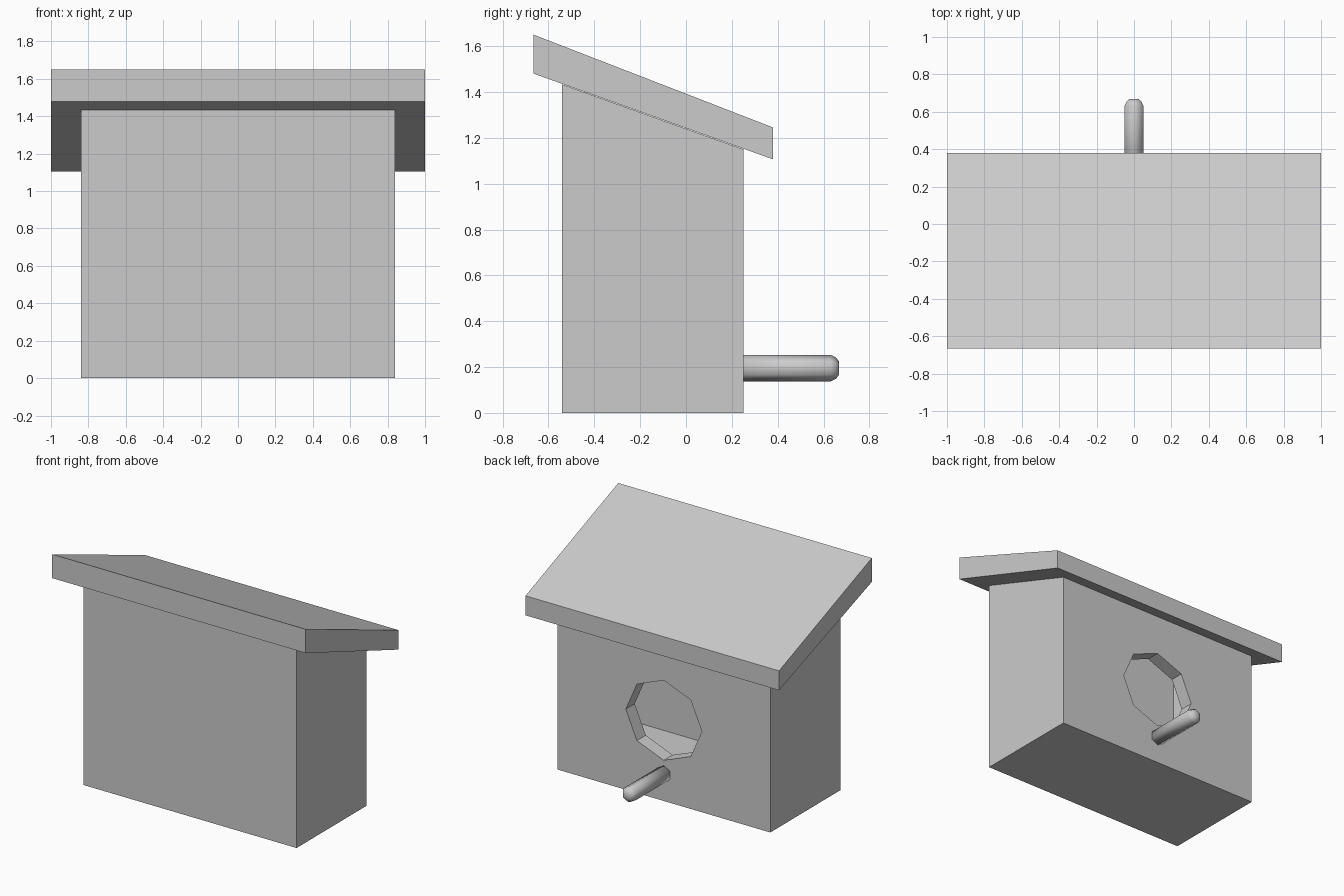
import bpy, bmesh
from math import sin, cos, pi, radians

if "Cube" in bpy.data.objects:
    bpy.data.objects.remove(bpy.data.objects["Cube"])


def mesh_object(name, bm):
    bmesh.ops.recalc_face_normals(bm, faces=bm.faces)
    me = bpy.data.meshes.new(name)
    bm.to_mesh(me)
    bm.free()
    ob = bpy.data.objects.new(name, me)
    bpy.context.collection.objects.link(ob)
    return ob


def loft(name, rings):
    """Skin a list of equal-length closed rings and cap both ends."""
    bm = bmesh.new()
    vs = [[bm.verts.new(p) for p in ring] for ring in rings]
    n = len(vs[0])
    for a, b in zip(vs, vs[1:]):
        for i in range(n):
            bm.faces.new((a[i], a[(i + 1) % n], b[(i + 1) % n], b[i]))
    bm.faces.new(vs[0])
    bm.faces.new(vs[-1])
    return mesh_object(name, bm)


def side_prism(name, profile, half_width):
    """Extrude a (y, z) profile symmetrically along x."""
    return loft(name, [[(x, y, z) for y, z in profile]
                       for x in (-half_width, half_width)])


def ring(n, rx, rz, y, zc):
    """Polygon facing y with corners at top and bottom."""
    return [(rx * sin(2 * pi * i / n), y, zc + rz * cos(2 * pi * i / n))
            for i in range(n)]


def cut(target, cutter):
    mod = target.modifiers.new("cut", 'BOOLEAN')
    mod.operation = 'DIFFERENCE'
    mod.solver = 'EXACT'
    mod.object = cutter
    bpy.context.view_layer.objects.active = target
    bpy.ops.object.modifier_apply(modifier=mod.name)
    bpy.data.objects.remove(cutter)


# House body with sloped top, hollow inside, octagonal entrance
body = side_prism("house_body",
                  [(-0.54, 0), (0.25, 0), (0.25, 1.15), (-0.54, 1.433)], 0.84)
cut(body, side_prism("cavity_cutter",
                     [(-0.44, 0.11), (0.15, 0.11), (0.15, 2), (-0.44, 2)], 0.72))
cut(body, loft("entrance_cutter",
               [ring(8, 0.30, 0.285, y, 0.575) for y in (0.0, 0.4)]))

# Slanted overhanging roof
side_prism("roof", [(-0.665, 1.48), (0.38, 1.106), (0.38, 1.245), (-0.665, 1.65)], 1.0)

# Six-sided perch with a rounded tip
perch = loft("perch", [ring(6, r, r, y, 0.195) for r, y in
                       ((0.0575, 0.2), (0.0575, 0.632), (0.046, 0.655), (0.028, 0.668))])
perch.data.polygons.foreach_set("use_smooth", [True] * len(perch.data.polygons))
